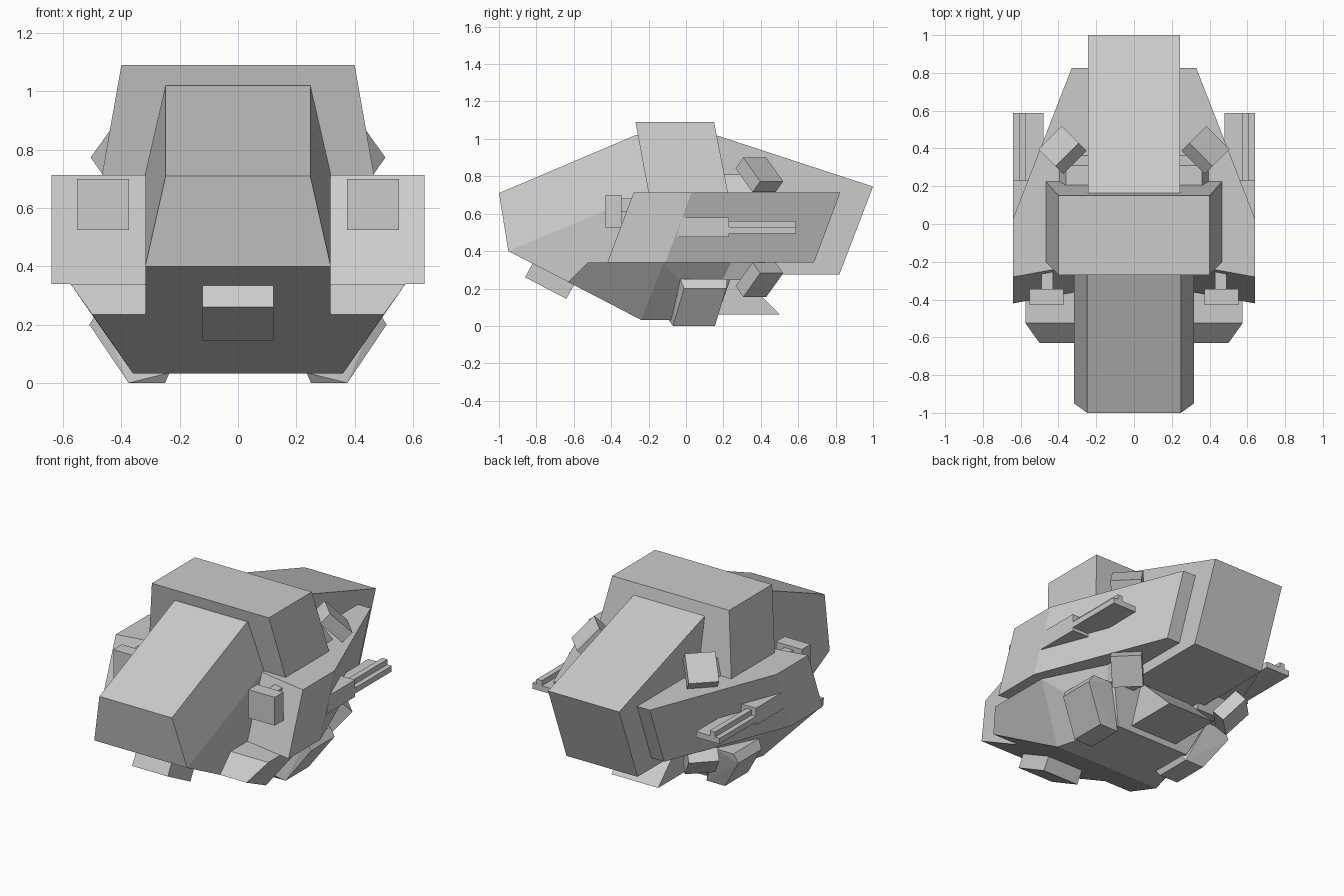
import bpy, bmesh
from math import sqrt

if "Cube" in bpy.data.objects:
    bpy.data.objects.remove(bpy.data.objects["Cube"])


def hull(name, pts, centre=False):
    """Convex flat-faced part; centre=True spans x=0, otherwise a mirrored pair."""
    if centre:
        pts = pts + [(-x, y, z) for x, y, z in pts]
    bm = bmesh.new()
    for p in pts:
        bm.verts.new(p)
    res = bmesh.ops.convex_hull(bm, input=bm.verts[:])
    junk = {g for k in ("geom_interior", "geom_unused") for g in res[k]
            if isinstance(g, bmesh.types.BMVert)}
    bmesh.ops.delete(bm, geom=list(junk), context='VERTS')
    bmesh.ops.dissolve_limit(bm, angle_limit=0.06, verts=bm.verts[:], edges=bm.edges[:])
    bmesh.ops.recalc_face_normals(bm, faces=bm.faces[:])
    me = bpy.data.meshes.new(name)
    bm.to_mesh(me)
    bm.free()
    ob = bpy.data.objects.new(name, me)
    bpy.context.collection.objects.link(ob)
    if not centre:
        m = ob.modifiers.new("Mirror", 'MIRROR')
        m.use_mirror_merge = False
    return ob


def box(x0, x1, y0, y1, z0, z1):
    return [(x, y, z) for x in (x0, x1) for y in (y0, y1) for z in (z0, z1)]


def slab(x, profile):
    return [(x, y, z) for y, z in profile]


# Nose: sloped top, lower side edge parallel to the roof edge
hull("nose", slab(0.248, [(-1, 0.71), (-0.27, 1.02), (0.1, 1.02)]) +
     slab(0.318, [(-0.2, 0.715), (-0.95, 0.4), (-0.63, 0.235), (0.1, 0.235), (0.1, 0.715)]), True)

# Rear body
hull("rear_body", slab(0.243, [(0.05, 1.02), (0.16, 1.02), (1, 0.745), (0.82, 0.275), (0.05, 0.275)]), True)

# Raised cabin block leaning forward
hull("cabin_block", slab(0.4, [(-0.27, 1.09), (0.15, 1.09)]) +
     slab(0.467, [(-0.2, 0.71), (0.225, 0.71)]), True)

# Lower hull
hull("lower_hull", slab(0.575, [(-0.525, 0.34), (-0.12, 0.34)]) + slab(0.5, [(-0.63, 0.235)]) +
     slab(0.36, [(-0.24, 0.032)]) + slab(0.38, [(0.27, 0.34)]) + slab(0.25, [(0.16, 0.032)]), True)

# Side pods: tapered plan, sheared back toward the top
plan = [(0.2, -0.2), (0.32, -0.21), (0.64, -0.28), (0.64, 0.03), (0.33, 0.825), (0.2, 0.825)]
hull("side_pod", [(x, y, 0.713) for x, y in plan] + [(x, y - 0.14, 0.34) for x, y in plan])

# Gun mount and stepped barrel on each pod
hull("gun_mount", [(x, y, z) for z, y0 in ((0.475, -0.05), (0.58, -0.02))
                   for x, y in ((0.48, y0), (0.64, y0), (0.48, 0.23), (0.64, 0.23))])
hull("gun_barrel", box(0.48, 0.64, 0.2, 0.587, 0.495, 0.53))
hull("gun_rib", box(0.575, 0.61, 0.2, 0.587, 0.53, 0.562))

# Front lamps with stems
hull("front_lamp", box(0.373, 0.552, -0.43, -0.345, 0.525, 0.7))
hull("lamp_stem", box(0.43, 0.49, -0.35, -0.2, 0.61, 0.68))

# Chin box following the slope under the nose
hull("chin_box", slab(0.122, [(-0.82, 0.335), (-0.86, 0.26), (-0.64, 0.145), (-0.59, 0.235)]), True)

# Feet on the slanted lower sides
hull("foot", slab(0.375, [(-0.07, 0), (0.155, 0)]) + slab(0.25, [(-0.07, 0), (0.155, 0)]) +
     slab(0.51, [(-0.01, 0.2), (0.215, 0.2)]) + slab(0.478, [(-0.03, 0.25), (0.22, 0.25)]) +
     slab(0.235, [(-0.095, 0.035), (0.13, 0.035)]) + slab(0.35, [(-0.03, 0.25), (0.22, 0.25)]))

# Tilted thrusters facing outward and back, above and below the pods
section = [(0.51, 0.9), (0.638, 0.773), (0.58, 0.715), (0.452, 0.842)]
for label, flip in (("upper", False), ("lower", True)):
    pts = []
    for u, z in section:
        for v in (-0.097, 0.077):
            pts.append(((u + v) / sqrt(2), (u - v) / sqrt(2), 1.055 - z if flip else z))
    hull(label + "_thruster", pts)
    # bracket joining thruster to body
    top, base = (0.245, 0.355) if flip else (0.81, 0.7)
    hull(label + "_bracket", [(x, y, top) for x in (0.2, 0.36) for y in (0.15, 0.31)] +
         [(x, y, base) for x in (0.2, 0.4) for y in (0.15, 0.37)])

# Tail skid under the rear body
hull("tail_skid", slab(0.16, [(0.1, 0.062), (0.5, 0.062), (0.27, 0.29), (0.1, 0.29)]), True)
